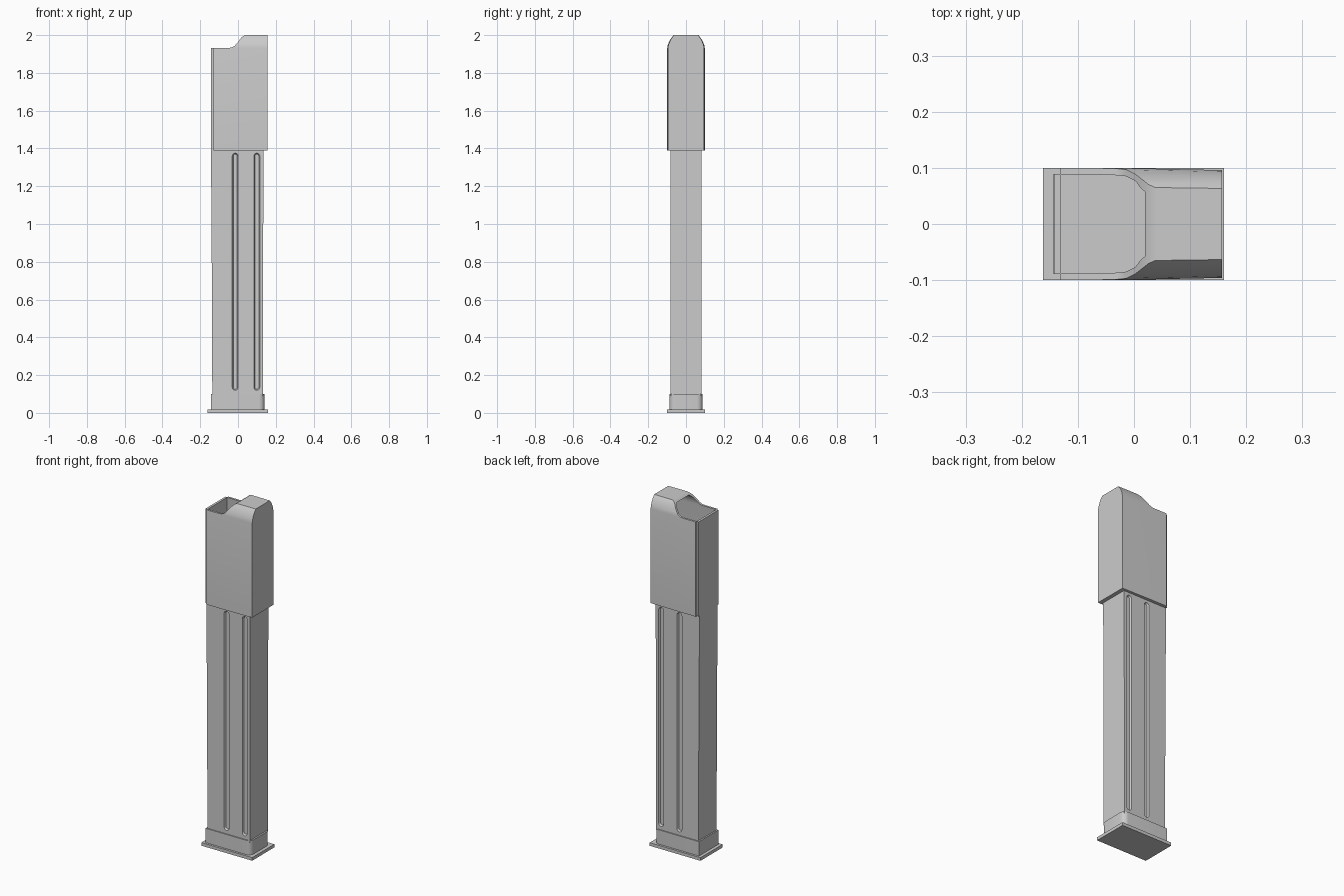
import bpy, bmesh, math

if "Cube" in bpy.data.objects:
    bpy.data.objects.remove(bpy.data.objects["Cube"])


def loft(name, rings):
    """Closed solid through equal-length rings of 3D points."""
    bm = bmesh.new()
    vs = [[bm.verts.new(p) for p in r] for r in rings]
    n = len(vs[0])
    for a, b in zip(vs, vs[1:]):
        for i in range(n):
            j = (i + 1) % n
            bm.faces.new((a[i], a[j], b[j], b[i]))
    bm.faces.new(vs[0])
    bm.faces.new(vs[-1])
    bmesh.ops.recalc_face_normals(bm, faces=bm.faces)
    me = bpy.data.meshes.new(name)
    bm.to_mesh(me)
    bm.free()
    ob = bpy.data.objects.new(name, me)
    bpy.context.collection.objects.link(ob)
    return ob


def rect(x0, x1, y, z):
    return [(x0, -y, z), (x1, -y, z), (x1, y, z), (x0, y, z)]


def cut(ob, cutter):
    mod = ob.modifiers.new("cut", 'BOOLEAN')
    mod.operation = 'DIFFERENCE'
    mod.solver = 'EXACT'
    mod.object = cutter
    bpy.context.view_layer.objects.active = ob
    bpy.ops.object.modifier_apply(modifier=mod.name)
    bpy.data.objects.remove(cutter)


def smooth(ob, deg=25):
    bpy.ops.object.select_all(action='DESELECT')
    ob.select_set(True)
    bpy.context.view_layer.objects.active = ob
    bpy.ops.object.shade_smooth_by_angle(angle=math.radians(deg))


# Base plate
loft("base_plate", [rect(-0.162, 0.16, 0.1, 0), rect(-0.162, 0.16, 0.1, 0.018)])


# Collar above the plate, rounded on the +x corners
def collar_ring(z, r=0.03, x0=-0.144, x1=0.141, y=0.088):
    arc = [(x1 - r + r * math.cos(a), y - r + r * math.sin(a))
           for a in (math.radians(15 * i) for i in range(7))]
    half = arc + [(x0, y)]
    return [(px, py, z) for px, py in half] + [(px, -py, z) for px, py in reversed(half)]


collar = loft("collar", [collar_ring(0.018), collar_ring(0.1)])
smooth(collar)

# Long body, leaning slightly wider towards the top
body = loft("body", [rect(-0.136, 0.132, 0.082, 0.09),
                     rect(-0.139, 0.133, 0.082, 0.8),
                     rect(-0.143, 0.135, 0.082, 1.4)])

# Two round-ended grooves pressed into each side
def slot_ring(cx, y, r, z0=0.135, z1=1.36):
    pts = []
    for zc, start in ((z1, 0), (z0, 180)):
        for i in range(7):
            a = math.radians(start + 30 * i)
            pts.append((cx + r * math.cos(a), y, zc + r * math.sin(a)))
    return pts


for side in (-1, 1):
    for cx in (-0.015, 0.1):
        cut(body, loft("groove", [slot_ring(cx, side * 0.072, 0.01),
                                  slot_ring(cx, side * 0.09, 0.02)]))


# Sleeve: arched section swept along x, narrowing slightly towards +x
def arch(x, k, inset=0.0):
    z0 = 1.39 + inset * 0.8
    half = [(0.1 - inset, z0), (0.1 - inset, 1.93), (0.097 - inset, 1.948),
            (0.089 - inset, 1.967), (0.079 - inset, 1.985 - inset * 0.7),
            (0.066 - inset * 0.6, 2.0 - inset)]
    return [(x, y * k, z) for y, z in half] + [(x, -y * k, z) for y, z in reversed(half)]


sleeve = loft("sleeve", [arch(-0.131, 1), arch(-0.01, 0.995), arch(0.157, 0.96)])
cut(sleeve, loft("cavity", [arch(-0.16, 1, 0.012), arch(-0.01, 0.995, 0.012),
                            arch(0.143, 0.96, 0.012)]))

# Lowered mouth with a curved ramp up to the roof
ramp = [(-0.2, 1.932), (-0.05, 1.932), (-0.034, 1.934), (-0.018, 1.942),
        (0.0, 1.963), (0.016, 1.985), (0.026, 1.994), (0.04, 2.001),
        (0.04, 2.05), (-0.2, 2.05)]
cut(sleeve, loft("mouth", [[(x, y, z) for x, z in ramp] for y in (-0.2, 0.2)]))
smooth(sleeve)

# Narrower wall closing the -x end of the sleeve
loft("end_wall", [rect(-0.143, -0.13, 0.089, 1.39), rect(-0.143, -0.13, 0.089, 1.932)])
